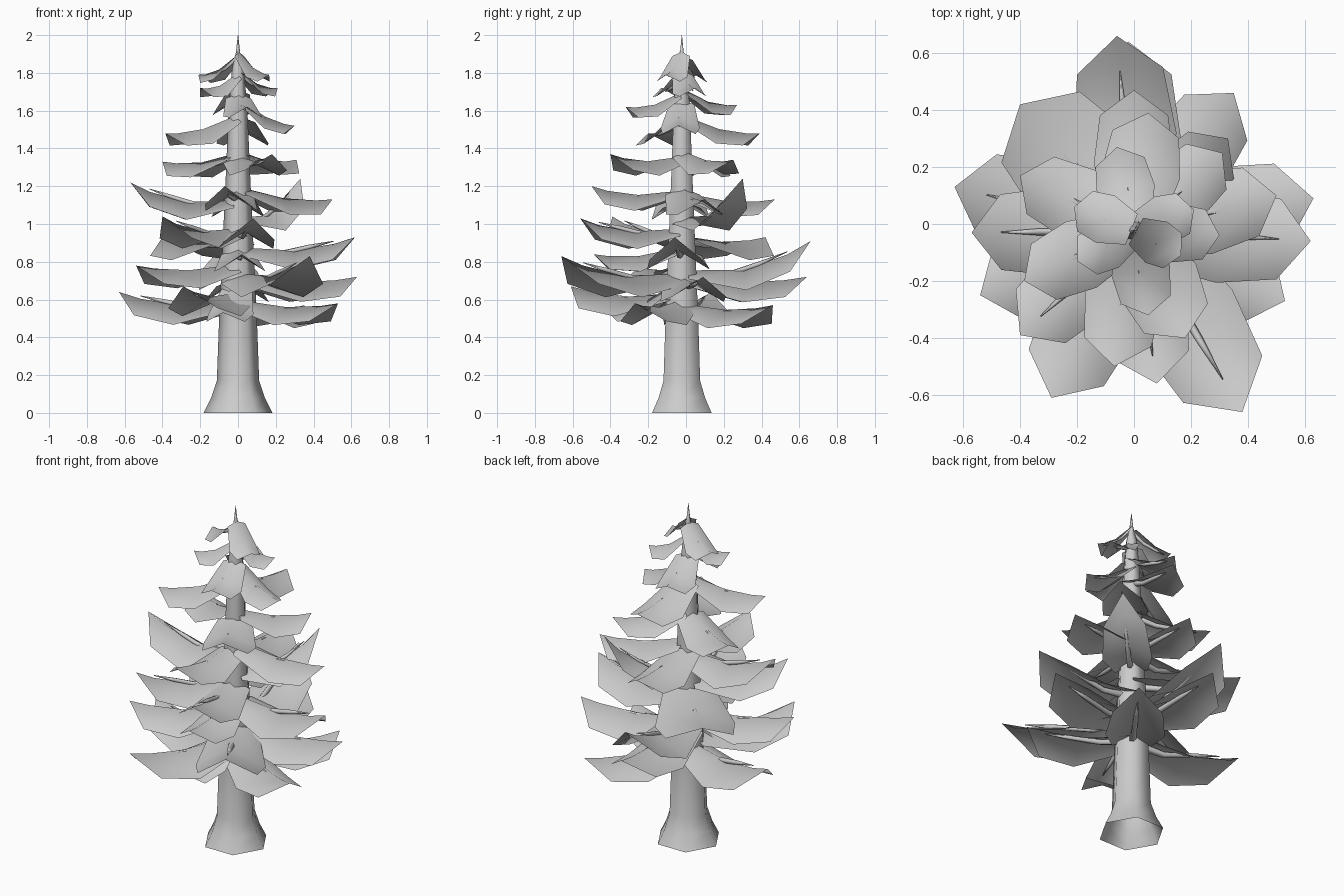
import bpy
import bmesh
from math import cos, sin, pi
from mathutils import Vector

cube = bpy.data.objects.get("Cube")
if cube:
    bpy.data.objects.remove(cube, do_unlink=True)

# Trunk axis offset, shared by every part
AXIS = Vector((0, -0.022, 0))
UP = Vector((0, 0, 1))

grey = bpy.data.materials.new("plain_grey")
grey.use_nodes = True
colour = (0.6, 0.6, 0.6, 1)
grey.diffuse_color = colour
grey.node_tree.nodes["Principled BSDF"].inputs["Base Color"].default_value = colour


def finish(bm, name):
    """Turn a bmesh into a smooth, named object."""
    mesh = bpy.data.meshes.new(name)
    bm.to_mesh(mesh)
    bm.free()
    mesh.materials.append(grey)
    for polygon in mesh.polygons:
        polygon.use_smooth = True
    obj = bpy.data.objects.new(name, mesh)
    bpy.context.collection.objects.link(obj)


def tube(name, rings, side, over, sides):
    """Skin a tapering tube through (centre, radius) rings, open at the root."""
    bm = bmesh.new()
    loops = []
    for centre, radius in rings:
        angles = [2 * pi * i / sides for i in range(sides)]
        loops.append([bm.verts.new(centre + radius * (side * cos(a) + over * sin(a)))
                      for a in angles])
    for low, high in zip(loops, loops[1:]):
        for i in range(sides):
            j = (i + 1) % sides
            bm.faces.new((low[i], low[j], high[j], high[i]))
    bm.faces.new(loops[-1])
    finish(bm, name)


def bough(name, tip_x, tip_y, tip_z, root_z, breadth=1):
    """One drooping folded needle sheet, with the branch that carries it."""
    tip = Vector((tip_x, tip_y, 0)) - AXIS
    length = tip.length
    out = tip.normalized()
    side = UP.cross(out)
    half = (0.045 + 0.195 * length) * breadth
    rise = tip_z - root_z
    sag = 0.03 + 0.3 * max(0, rise)

    def ridge(t):
        height = root_z + rise * t - sag * 4 * t * (1 - t)
        return AXIS + out * length * t + UP * height

    # Sheet rows: position along the bough, share of the half width, droop
    bm = bmesh.new()
    rows = []
    for t, share, droop in ((0.04, 0.65, 0.4), (0.48, 1, 0.6), (0.82, 0.85, 0.6)):
        mid = ridge(t)
        spread = side * half * share
        drop = UP * half * share * droop / breadth
        rows.append([bm.verts.new(p) for p in (mid - spread - drop, mid, mid + spread - drop)])
    for near, far in zip(rows, rows[1:]):
        for i in range(2):
            bm.faces.new((near[i], far[i], far[i + 1], near[i + 1]))
    point = bm.verts.new(ridge(1))
    for i in range(2):
        bm.faces.new((rows[-1][i], point, rows[-1][i + 1]))
    bmesh.ops.recalc_face_normals(bm, faces=bm.faces)
    bm.normal_update()
    if sum(f.normal.z for f in bm.faces) < 0:
        bmesh.ops.reverse_faces(bm, faces=bm.faces)
    finish(bm, name + "_needles")

    # Thin branch under the ridge; on rising boughs its end breaks through
    thick = 0.012 + 0.02 * length
    end_lift = 0.015 if rise > 0.045 else -0.015
    path = [(ridge(t) - UP * thick, thick * (1 - t)) for t in (0, 0.3)]
    path.append((ridge(0.6) + UP * end_lift * 0.7, thick * 0.55))
    path.append((ridge(0.82) + UP * end_lift, 0.002))
    tube(name + "_branch", path, side, UP, 5)


# Trunk with flared foot and thin spire
profile = ((0, 0.182), (0.08, 0.142), (0.17, 0.112), (0.5, 0.1), (1.2, 0.067),
           (1.6, 0.05), (1.82, 0.032), (1.91, 0.011), (2, 0.001))
tube("trunk", [(AXIS + UP * z, r) for z, r in profile], Vector((1, 0, 0)), Vector((0, 1, 0)), 6)

# Boughs by tier: tip x, tip y, tip z, height at the trunk, optional breadth
tiers = {
    "lowest": (
        (-0.63, 0.13, 0.64, 0.59), (0.53, -0.27, 0.58, 0.6),
        (0.35, 0.46, 0.57, 0.58), (-0.29, -0.61, 0.67, 0.64),
        (0.63, 0.09, 0.72, 0.72), (-0.02, 0.64, 0.72, 0.72),
        (-0.08, -0.41, 0.53, 0.71),
    ),
    "lower": (
        (-0.54, -0.25, 0.78, 0.79), (0.38, -0.66, 0.83, 0.74),
        (-0.06, 0.66, 0.91, 0.76), (0.02, -0.49, 0.84, 0.88),
        (0.62, -0.06, 0.93, 0.88),
    ),
    "middle": (
        (-0.4, 0.42, 0.93, 0.94, 1.35), (-0.4, -0.39, 1.04, 0.98),
        (0.08, -0.56, 1.03, 0.98), (0.33, 0.3, 1.24, 1.04),
        (-0.57, -0.03, 1.22, 1.13), (0.5, 0.1, 1.13, 1.2),
        (-0.07, -0.5, 1.2, 1.18), (0, 0.47, 1.13, 1.17),
    ),
    "upper": (
        (0.18, -0.4, 1.37, 1.36, 1.15), (-0.4, 0.17, 1.33, 1.38),
        (0.31, 0.25, 1.34, 1.39), (-0.385, -0.2, 1.48, 1.58),
        (0.05, 0.39, 1.48, 1.58, 1.1), (0.3, -0.04, 1.52, 1.67),
    ),
    "top": (
        (0.05, -0.32, 1.62, 1.7), (-0.06, 0.27, 1.63, 1.72),
        (-0.2, -0.13, 1.72, 1.8), (0.21, 0.05, 1.72, 1.82),
        (-0.21, 0.06, 1.79, 1.9), (0.165, -0.11, 1.79, 1.92),
    ),
}
for tier, boughs in tiers.items():
    for number, spec in enumerate(boughs, 1):
        bough(f"{tier}_bough_{number}", *spec)
